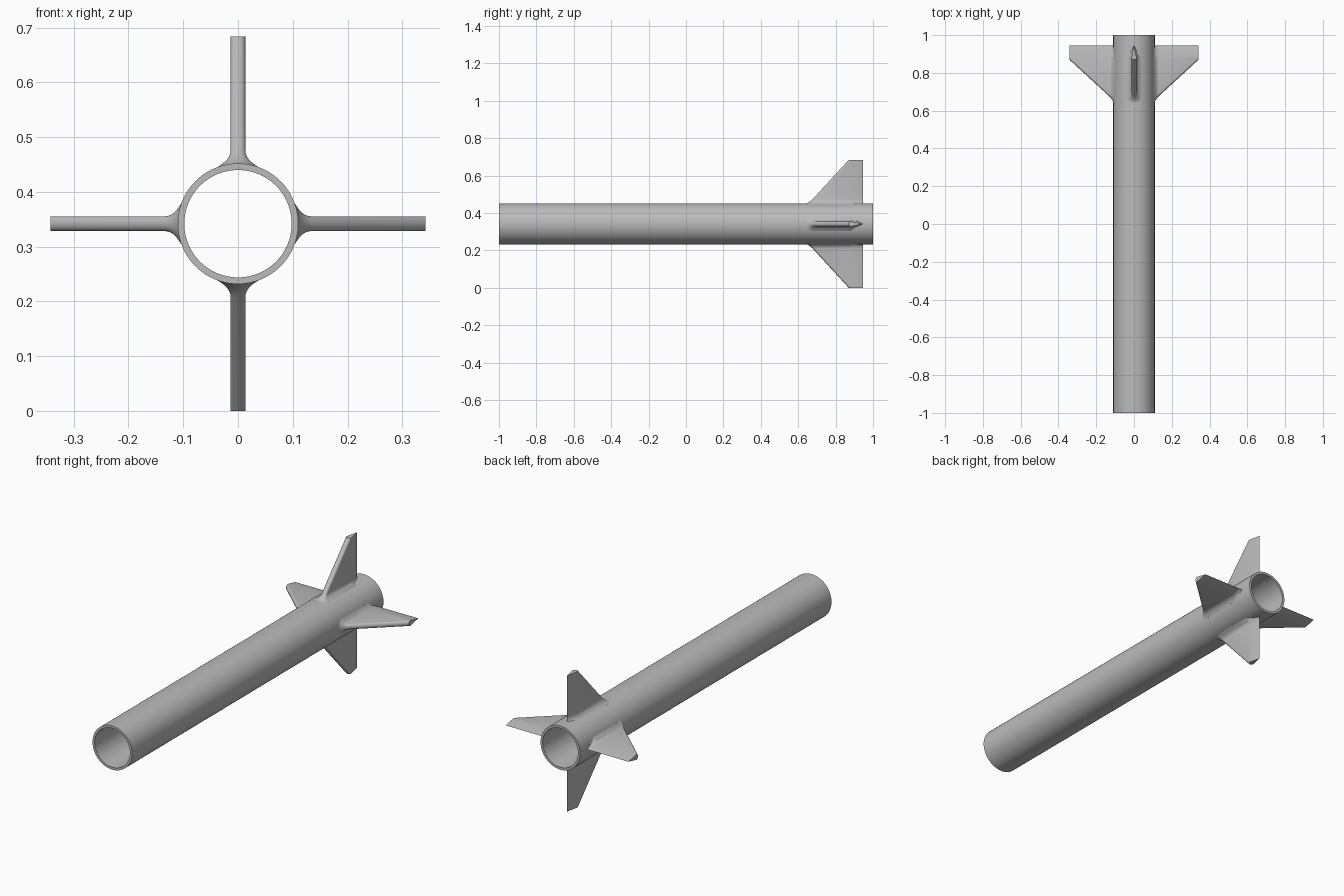
import bpy, bmesh, math
from mathutils import Matrix, Vector

cube = bpy.data.objects.get("Cube")
if cube:
    bpy.data.objects.remove(cube, do_unlink=True)

AXIS_Z = 0.342          # height of the tube axis
R_OUT, R_IN = 0.11, 0.098
TIP = 0.342             # fin tip radius
HALF = 0.0135           # half fin thickness
FILLET = 0.024
TRAIL, TAPER = 0.945, 0.883

grey = bpy.data.materials.new("plain grey")
grey.use_nodes = True
colour = (0.5, 0.5, 0.5, 1)
grey.diffuse_color = colour
grey.node_tree.nodes["Principled BSDF"].inputs["Base Color"].default_value = colour


def finish(name, bm, angle=30):
    bmesh.ops.recalc_face_normals(bm, faces=bm.faces)
    mesh = bpy.data.meshes.new(name)
    bm.to_mesh(mesh)
    bm.free()
    mesh.materials.append(grey)
    obj = bpy.data.objects.new(name, mesh)
    bpy.context.collection.objects.link(obj)
    bpy.ops.object.select_all(action="DESELECT")
    obj.select_set(True)
    bpy.context.view_layer.objects.active = obj
    bpy.ops.object.shade_smooth_by_angle(angle=math.radians(angle))
    return obj


def bridge(bm, a, b):
    n = len(a)
    for i in range(n):
        j = (i + 1) % n
        bm.faces.new((a[i], a[j], b[j], b[i]))


# Hollow body tube: a rectangular wall profile turned round the y axis
def body_tube(segments=96):
    bm = bmesh.new()
    loops = []
    for r, y in ((R_OUT, -1), (R_OUT, 1), (R_IN, 1), (R_IN, -1)):
        angles = [2 * math.pi * i / segments for i in range(segments)]
        loops.append([bm.verts.new((r * math.cos(a), y, AXIS_Z + r * math.sin(a)))
                      for a in angles])
    for i in range(4):
        bridge(bm, loops[i], loops[(i + 1) % 4])
    return finish("body_tube", bm)


# Fin section: round leading edge, flat sides, wedge to a sharp trailing edge
def fin_section(r, flare):
    lead = 0.657 + (r - R_OUT) * (0.87 - 0.657) / (TIP - R_OUT) - 0.6 * flare
    half = HALF + flare
    depth = HALF + 0.6 * flare
    points = [(0, TRAIL), (half, TAPER)]
    for i in range(13):
        a = math.pi * i / 12
        points.append((half * math.cos(a), lead + depth * (1 - math.sin(a))))
    points.append((-half, TAPER))
    # the flared root follows the curve of the tube
    return [Vector((x, y, r + (math.sqrt(R_OUT**2 - x * x) - R_OUT) * flare / FILLET))
            for x, y in points]


def fin(name, turn):
    bm = bmesh.new()
    rows = [(R_OUT - 0.003, FILLET)]
    for i in range(9):
        a = math.pi / 2 * i / 8
        rows.append((R_OUT + FILLET * (1 - math.cos(a)), FILLET * (1 - math.sin(a))))
    rows.append((TIP, 0))
    place = Matrix.Translation((0, 0, AXIS_Z)) @ Matrix.Rotation(turn, 4, "Y")
    loops = [[bm.verts.new(place @ p) for p in fin_section(r, f)] for r, f in rows]
    for a, b in zip(loops, loops[1:]):
        bridge(bm, a, b)
    bm.faces.new(loops[0])
    bm.faces.new(loops[-1])
    return finish(name, bm, 20)


body_tube()
for i, side in enumerate(("top", "left", "bottom", "right")):
    fin(side + "_fin", i * math.pi / 2)
